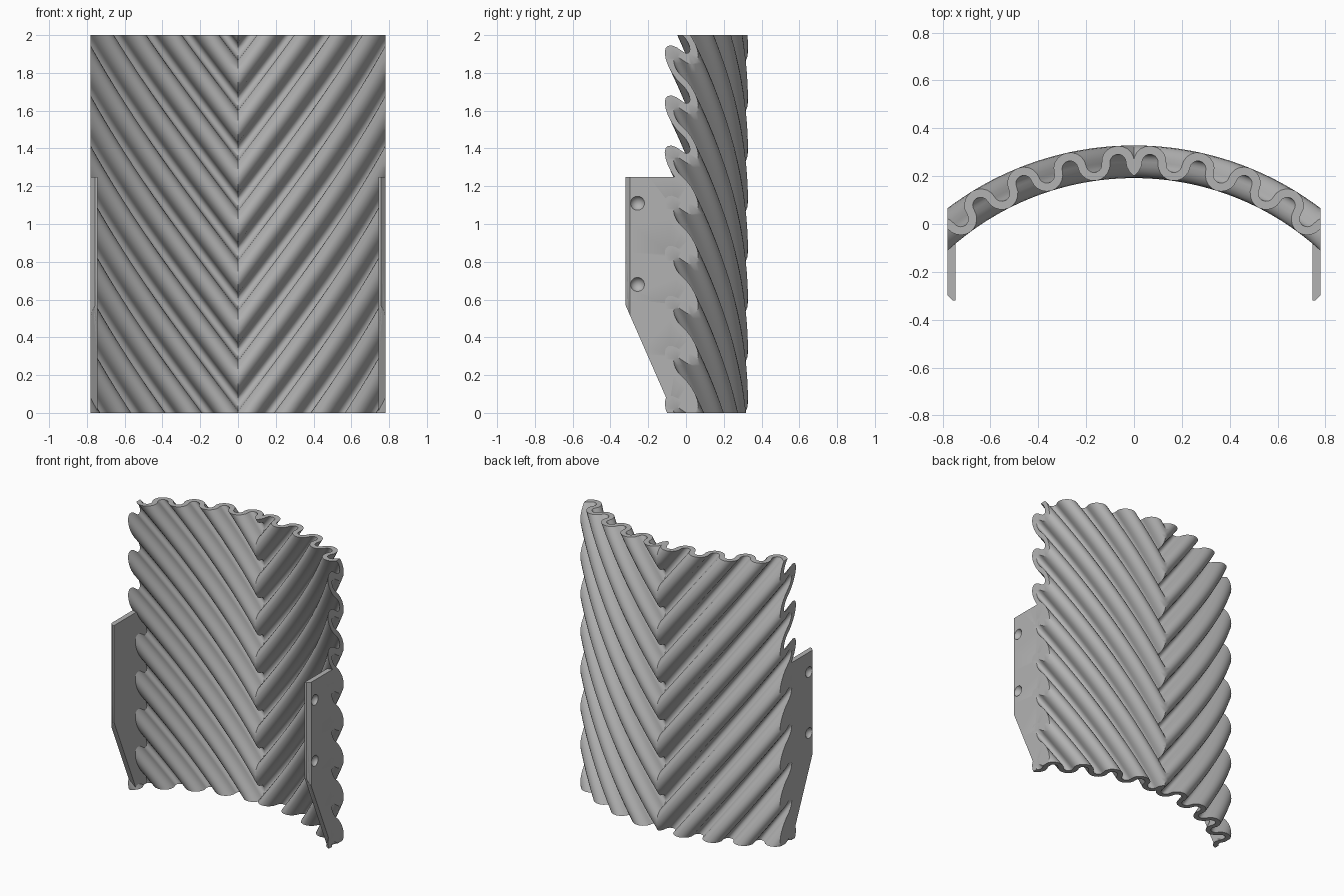
import bpy, bmesh
from math import sin, cos, pi
from mathutils import Vector

if "Cube" in bpy.data.objects:
    bpy.data.objects.remove(bpy.data.objects["Cube"])

CENTRE_Y = -0.96          # axis of the curved wall
MID_R = 1.22              # mid radius of the wall
PITCH = 0.166             # angle of one full wave
BEND = MID_R * PITCH / 4  # radius of each half-round bend
WALL = 0.035
TWIST = 0.166 / 0.265     # turn per unit of height
PHASE = 0.055 - 2 * TWIST  # angle of a crest at the foot
HALF_W = 0.78
STEPS = 10                # segments per half-round

grey = bpy.data.materials.new("plain grey")
grey.use_nodes = True
grey.diffuse_color = (0.45, 0.45, 0.45, 1)
grey.node_tree.nodes["Principled BSDF"].inputs["Base Color"].default_value = grey.diffuse_color


def wave(first, last, offset):
    """Alternating half-rounds as (angle, radius), moved off the centre line."""
    points = []
    for k in range(first, last):
        side = 1 if k % 2 == 0 else -1
        r = BEND + side * offset
        for i in range(STEPS):
            a = pi - pi * i / STEPS
            points.append((PHASE + k * PITCH / 2 + r * cos(a) / MID_R,
                           MID_R + side * r * sin(a)))
    return points


def sweep(outer, inner, height, rows):
    """Twist the strip between two matching curves up the axis."""
    bm = bmesh.new()
    grid = []
    for j in range(rows + 1):
        z = height * j / rows
        grid.append([[bm.verts.new((r * sin(t + TWIST * z), CENTRE_Y + r * cos(t + TWIST * z), z))
                      for t, r in line] for line in (outer, inner)])
    for i in range(len(outer) - 1):
        for low, high in zip(grid, grid[1:]):
            for s in (0, 1):
                bm.faces.new((low[s][i], low[s][i + 1], high[s][i + 1], high[s][i]))
        for row in (grid[0], grid[-1]):
            bm.faces.new((row[0][i], row[0][i + 1], row[1][i + 1], row[1][i]))
    return bm


def trim(bm, point, normal, cap=True):
    """Remove all on the normal's side of a plane and close the cut."""
    geom = bm.verts[:] + bm.edges[:] + bm.faces[:]
    cut = bmesh.ops.bisect_plane(bm, geom=geom, dist=1e-6, plane_co=point,
                                 plane_no=Vector(normal).normalized(), clear_outer=True)
    if cap:
        rim = [e for e in cut["geom_cut"] if isinstance(e, bmesh.types.BMEdge) and e.is_boundary]
        made = bmesh.ops.holes_fill(bm, edges=rim, sides=0)["faces"]
        bmesh.ops.triangulate(bm, faces=made)


def finish(bm, name):
    bmesh.ops.recalc_face_normals(bm, faces=bm.faces[:])
    mesh = bpy.data.meshes.new(name)
    bm.to_mesh(mesh)
    bm.free()
    mesh.materials.append(grey)
    obj = bpy.data.objects.new(name, mesh)
    bpy.context.collection.objects.link(obj)
    return obj


def apply_and_smooth(obj):
    bpy.ops.object.select_all(action='DESELECT')
    obj.select_set(True)
    bpy.context.view_layer.objects.active = obj
    for m in list(obj.modifiers):
        bpy.ops.object.modifier_apply(modifier=m.name)
    bpy.ops.object.shade_smooth_by_angle(angle=0.6)


# Corrugated wall: one half, mirrored into a herringbone
bm = sweep(wave(-2, 26, WALL / 2), wave(-2, 26, -WALL / 2), 2, 40)
trim(bm, (0, 0, 0), (-1, 0, 0), cap=False)
trim(bm, (HALF_W, 0, 0), (1, 0, 0))
wall = finish(bm, "corrugated_wall")
wall.modifiers.new("mirror", 'MIRROR')
apply_and_smooth(wall)

# Side plate: the space inside the wave, trimmed to a bracket shape
TOP = 1.25
outer = wave(8, 29, 0)
bm = sweep(outer, [(t, 0.9) for t, r in outer], TOP, 26)
trim(bm, (HALF_W, 0, 0), (1, 0, 0))
trim(bm, (HALF_W - WALL, 0, 0), (-1, 0, 0))
trim(bm, (0, -0.32, 0), (0, -1, 0))
trim(bm, (0, -0.07, 0), (0, -0.57, -0.25))
trim(bm, (HALF_W, -0.297, 0), (1, -1, 0))
plate = finish(bm, "side_plate")

# Round dimples in the outer faces
bm = bmesh.new()
for z in (0.68, 1.11):
    ball = bmesh.ops.create_uvsphere(bm, u_segments=32, v_segments=20, radius=0.04)
    bmesh.ops.translate(bm, verts=ball["verts"], vec=(HALF_W + 0.015, -0.257, z))
cutter = finish(bm, "dimple_cutter")
cutter.hide_render = True
cut = plate.modifiers.new("dimples", 'BOOLEAN')
cut.operation = 'DIFFERENCE'
cut.solver = 'EXACT'
cut.object = cutter
plate.modifiers.new("mirror", 'MIRROR')
apply_and_smooth(plate)
bpy.data.objects.remove(cutter)
